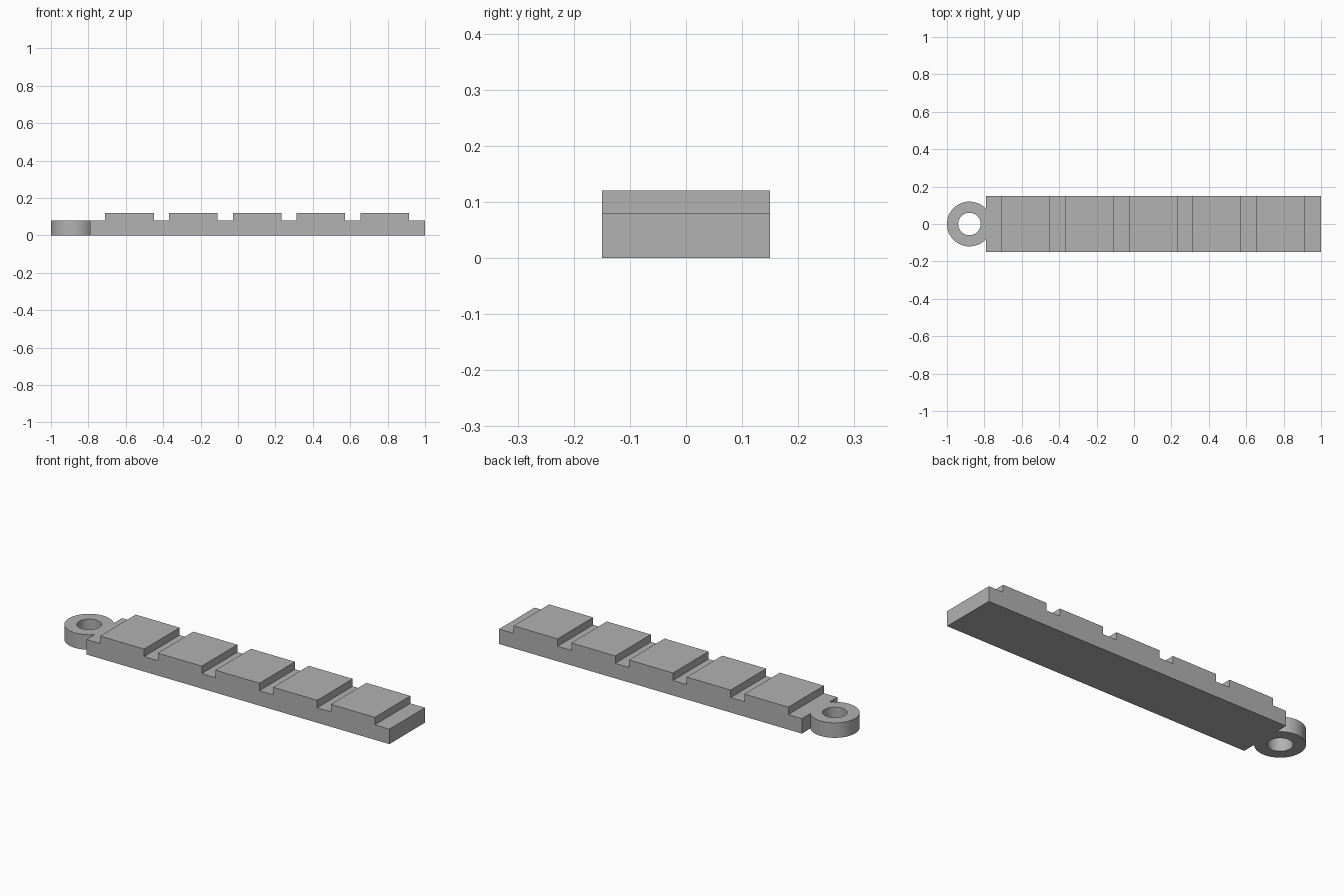
import bpy, bmesh
from math import radians
from mathutils import Vector

cube = bpy.data.objects.get("Cube")
if cube:
    bpy.data.objects.remove(cube, do_unlink=True)

BAR_LEFT, BAR_RIGHT, HALF_WIDTH = -0.79, 1.0, 0.15
BASE_Z, PAD_Z = 0.08, 0.12
PAD_START, PAD_LENGTH, PAD_PITCH, PAD_COUNT = -0.71, 0.26, 0.341, 5
RING_X, RING_OUTER, RING_INNER, SIDES = -0.88, 0.12, 0.06, 64

grey = bpy.data.materials.new("plain grey")
grey.use_nodes = True
colour = (0.445, 0.445, 0.445, 1)
grey.diffuse_color = colour
grey.node_tree.nodes["Principled BSDF"].inputs["Base Color"].default_value = colour


def finish(bm, name):
    bmesh.ops.recalc_face_normals(bm, faces=bm.faces)
    mesh = bpy.data.meshes.new(name)
    bm.to_mesh(mesh)
    bm.free()
    mesh.materials.append(grey)
    obj = bpy.data.objects.new(name, mesh)
    bpy.context.collection.objects.link(obj)
    return obj


# Notched bar: side profile with raised pads, extruded across the width
profile = [(BAR_LEFT, 0), (BAR_LEFT, BASE_Z)]
for i in range(PAD_COUNT):
    a = PAD_START + i * PAD_PITCH
    b = a + PAD_LENGTH
    profile += [(a, BASE_Z), (a, PAD_Z), (b, PAD_Z), (b, BASE_Z)]
profile += [(BAR_RIGHT, BASE_Z), (BAR_RIGHT, 0)]

bm = bmesh.new()
face = bm.faces.new([bm.verts.new((x, -HALF_WIDTH, z)) for x, z in profile])
side = bmesh.ops.extrude_face_region(bm, geom=[face])["geom"]
bmesh.ops.translate(bm, vec=(0, 2 * HALF_WIDTH, 0),
                    verts=[v for v in side if isinstance(v, bmesh.types.BMVert)])
finish(bm, "notched_bar")

# Hanging ring: spun rectangular section, trimmed flush with the bar end
bm = bmesh.new()
section = [(RING_INNER, 0), (RING_OUTER, 0), (RING_OUTER, BASE_Z), (RING_INNER, BASE_Z)]
verts = [bm.verts.new((RING_X + r, 0, z)) for r, z in section]
edges = [bm.edges.new((verts[i], verts[(i + 1) % 4])) for i in range(4)]
bmesh.ops.spin(bm, geom=verts + edges, cent=(RING_X, 0, 0), axis=(0, 0, 1),
               angle=radians(360), steps=SIDES, use_merge=True)
bmesh.ops.remove_doubles(bm, verts=bm.verts, dist=0.0001)
bmesh.ops.bisect_plane(bm, geom=bm.verts[:] + bm.edges[:] + bm.faces[:],
                       plane_co=Vector((BAR_LEFT, 0, 0)), plane_no=Vector((1, 0, 0)),
                       clear_outer=True)
ring = finish(bm, "hanging_ring")
bpy.ops.object.select_all(action="DESELECT")
ring.select_set(True)
bpy.context.view_layer.objects.active = ring
bpy.ops.object.shade_smooth_by_angle(angle=radians(30))
